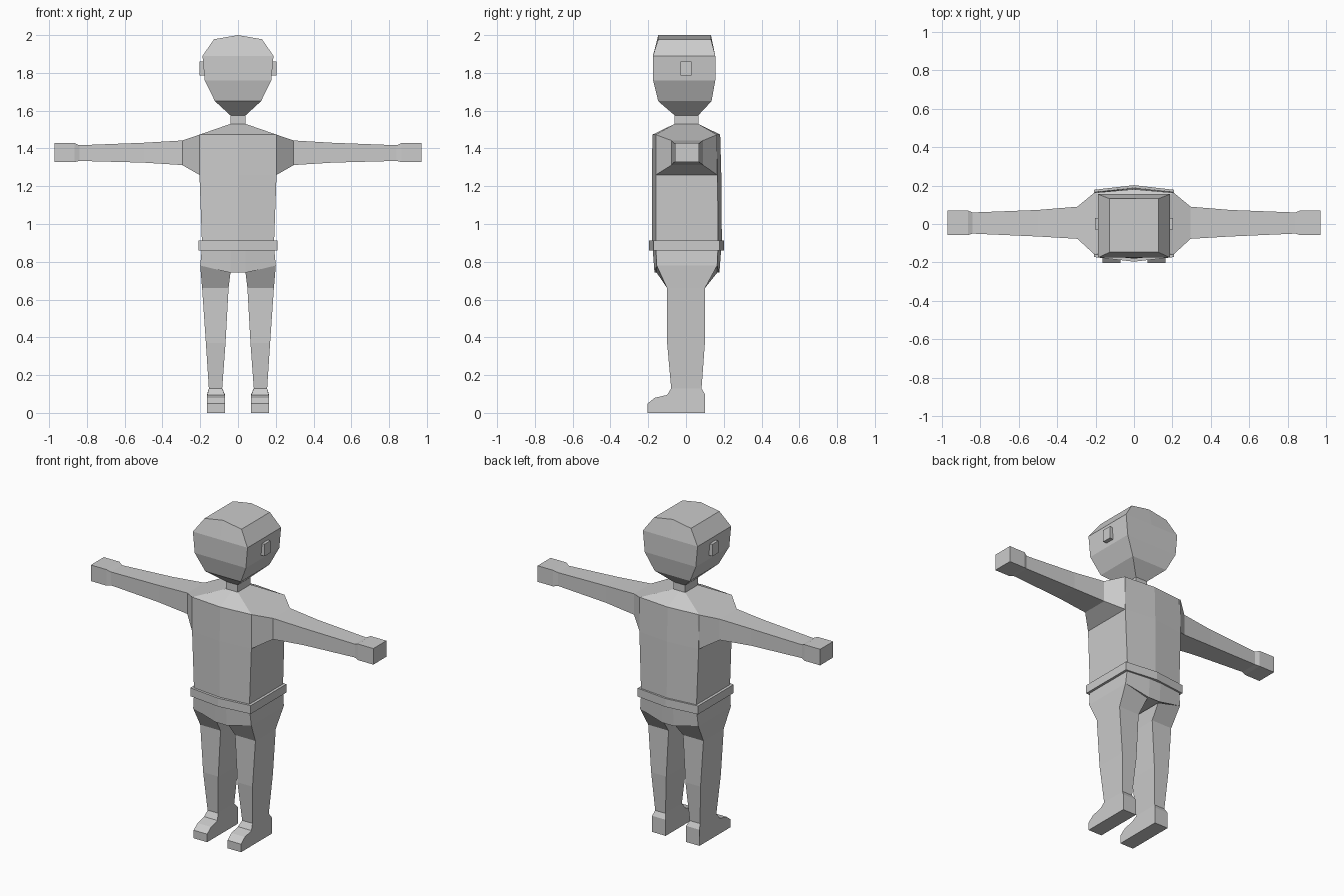
import bpy, bmesh

if "Cube" in bpy.data.objects:
    bpy.data.objects.remove(bpy.data.objects["Cube"])

grey = bpy.data.materials.new("plain_grey")
grey.diffuse_color = (0.6, 0.6, 0.6, 1)
grey.use_nodes = True
grey.node_tree.nodes["Principled BSDF"].inputs["Base Color"].default_value = grey.diffuse_color


def loft(name, rings, mirror=False):
    """Bridge equal-length rings of points, cap both ends."""
    bm = bmesh.new()
    loops = [[bm.verts.new(p) for p in ring] for ring in rings]
    n = len(loops[0])
    for a, b in zip(loops, loops[1:]):
        for i in range(n):
            j = (i + 1) % n
            bm.faces.new((a[i], a[j], b[j], b[i]))
    bm.faces.new(loops[0][::-1])
    bm.faces.new(loops[-1])
    bmesh.ops.recalc_face_normals(bm, faces=bm.faces)
    me = bpy.data.meshes.new(name)
    bm.to_mesh(me)
    bm.free()
    me.materials.append(grey)
    ob = bpy.data.objects.new(name, me)
    bpy.context.collection.objects.link(ob)
    if mirror:
        ob.modifiers.new("mirror", 'MIRROR').use_axis = (True, False, False)
    return ob


def six(z, w, front, back, bulge=0.0, rise=0.0, m=0.0):
    """Box-like ring with a centre crease front and back."""
    return [(-w, front, z), (m, front - bulge, z + rise), (w, front, z),
            (w, back, z), (m, back + bulge, z + rise), (-w, back, z)]


def rect_z(z, x0, x1, y0, y1, inner_z=None):
    zi = z if inner_z is None else inner_z
    return [(x0, y0, zi), (x1, y0, z), (x1, y1, z), (x0, y1, zi)]


def rect_x(x, y0, y1, z0, z1):
    return [(x, y0, z0), (x, y1, z0), (x, y1, z1), (x, y0, z1)]


# Torso, shoulder slope and neck
loft("torso", [
    six(0.88, 0.19, -0.16, 0.17, 0.02),
    six(1.26, 0.204, -0.16, 0.167, 0.02),
    six(1.473, 0.204, -0.16, 0.163, 0.018),
    six(1.53, 0.04, -0.06, 0.065),
    six(1.60, 0.04, -0.06, 0.065)])

# Head with a ridged crown
loft("head", [
    six(1.575, 0.04, -0.06, 0.065),
    six(1.65, 0.122, -0.147, 0.135),
    six(1.76, 0.176, -0.174, 0.155),
    six(1.89, 0.188, -0.175, 0.155),
    six(1.978, 0.127, -0.147, 0.132, 0, 0.022)])

# Ears
loft("ear", [rect_x(0.165, -0.028, 0.03, 1.785, 1.86),
             rect_x(0.203, -0.028, 0.03, 1.785, 1.86)], True)

# Belt band
loft("belt", [six(0.86, 0.208, -0.172, 0.178, 0.024),
              six(0.912, 0.208, -0.172, 0.178, 0.024)])


# Hips, dipping down to the crotch in the middle
def hip_ring(z, w, front, back, dip, bulge):
    c = 0.04
    return [(-w, front, z), (-c, front - bulge, z - dip), (c, front - bulge, z - dip),
            (w, front, z), (w, back, z), (c, back + bulge, z - dip),
            (-c, back + bulge, z - dip), (-w, back, z)]


loft("hips", [hip_ring(0.89, 0.19, -0.16, 0.17, 0, 0.018),
              hip_ring(0.78, 0.2, -0.155, 0.165, 0.038, 0.012)])

# Legs: thigh taper, knee, ankle
loft("leg", [rect_z(0.78, 0.04, 0.2, -0.155, 0.165, 0.742),
             rect_z(0.66, 0.05, 0.19, -0.1, 0.1),
             rect_z(0.37, 0.066, 0.17, -0.1, 0.1),
             rect_z(0.125, 0.084, 0.154, -0.078, 0.082)], True)

# Shoes: side profile extruded across, narrowed at the ankle
shoe = [(-0.203, 0), (0.1, 0), (0.1, 0.1), (0.082, 0.13),
        (-0.078, 0.13), (-0.1, 0.095), (-0.165, 0.08), (-0.203, 0.05)]
loft("shoe", [[(edge + (inset if z > 0.12 else 0), y, z) for y, z in shoe]
              for edge, inset in ((0.07, 0.014), (0.163, -0.009))], True)

# Arms: wide shoulder socket tapering to the wrist
loft("arm", [rect_x(0.195, -0.16, 0.165, 1.26, 1.473),
             rect_x(0.204, -0.16, 0.165, 1.26, 1.473),
             rect_x(0.295, -0.077, 0.09, 1.312, 1.442),
             rect_x(0.5, -0.065, 0.073, 1.325, 1.43),
             rect_x(0.84, -0.05, 0.06, 1.334, 1.417),
             rect_x(0.865, -0.058, 0.07, 1.328, 1.428),
             rect_x(0.972, -0.058, 0.07, 1.328, 1.428)], True)
